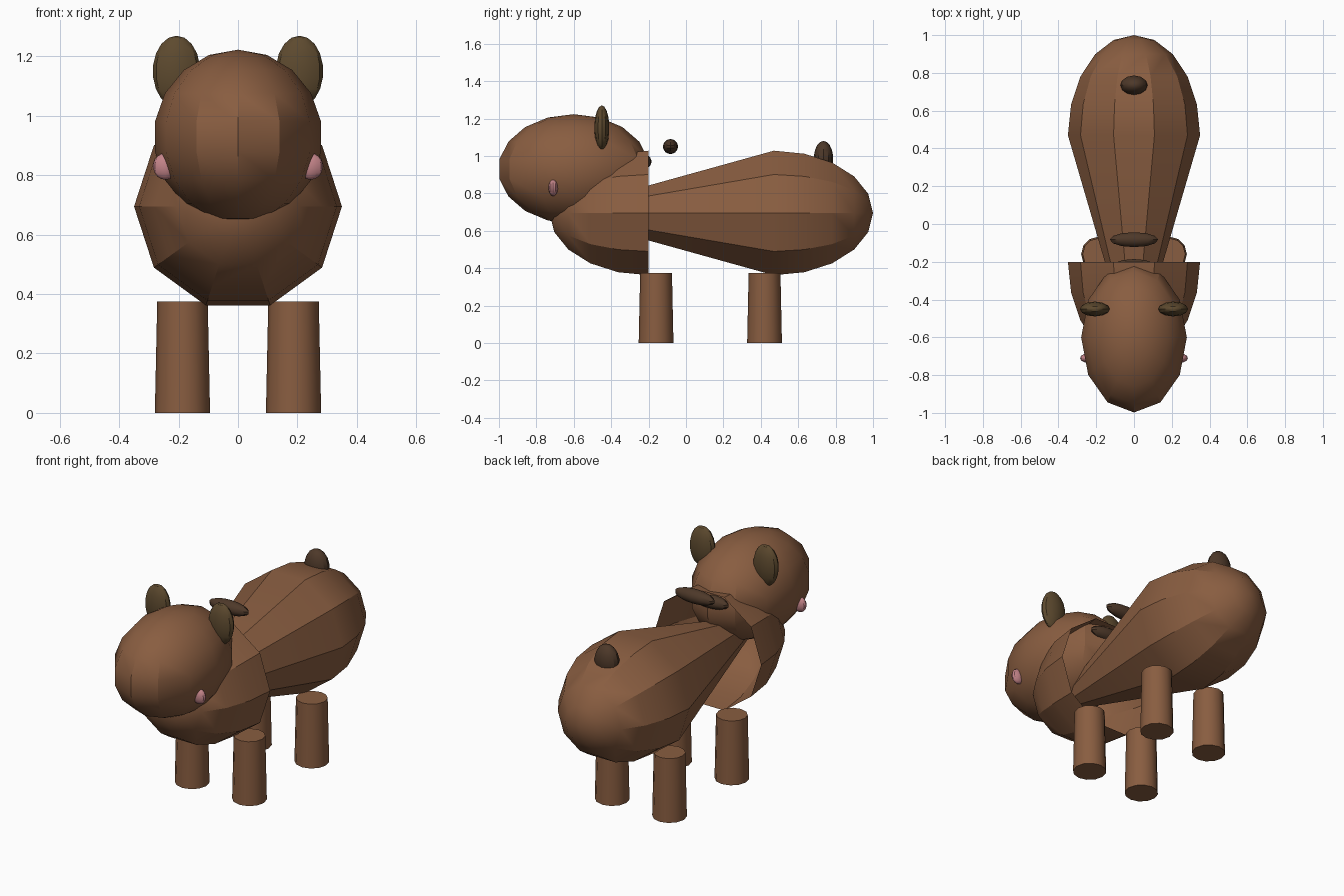
import bpy, bmesh
from math import sin, cos, pi, radians

if "Cube" in bpy.data.objects:
    bpy.data.objects.remove(bpy.data.objects["Cube"])


def material(name, rgb):
    m = bpy.data.materials.new(name)
    m.diffuse_color = (*rgb, 1)
    m.use_nodes = True
    m.node_tree.nodes["Principled BSDF"].inputs["Base Color"].default_value = m.diffuse_color
    return m


FUR = material("brown_fur", (0.25, 0.11, 0.052))
EAR = material("olive_brown", (0.11, 0.068, 0.028))
DARK = material("dark_brown", (0.075, 0.04, 0.022))
PINK = material("pink", (0.55, 0.23, 0.25))


def finish(name, mat):
    ob = bpy.context.object
    ob.name = name
    ob.data.materials.append(mat)
    bpy.ops.object.shade_smooth_by_angle(angle=radians(30))
    return ob


def ellipsoid(name, loc, radii, mat, segments=12, rings=9):
    bpy.ops.mesh.primitive_uv_sphere_add(segments=segments, ring_count=rings,
                                         radius=1, location=loc)
    bpy.context.object.scale = radii
    bpy.ops.object.transform_apply(location=False, rotation=False, scale=True)
    return finish(name, mat)


def lathe_y(name, profile, zc, mat, sides=10):
    """Surface around the y axis; profile is (y, radius), back to front."""
    bm = bmesh.new()
    rings = []
    for y, r in profile:
        if r < 1e-4:
            rings.append([bm.verts.new((0, y, zc))] * sides)
        else:
            rings.append([bm.verts.new((r * cos(2 * pi * k / sides), y,
                                        zc + r * sin(2 * pi * k / sides)))
                          for k in range(sides)])
    for a, b in zip(rings, rings[1:]):
        for k in range(sides):
            n = (k + 1) % sides
            bm.faces.new(list(dict.fromkeys((a[k], a[n], b[n], b[k]))))
    me = bpy.data.meshes.new(name)
    bm.to_mesh(me)
    bm.free()
    ob = bpy.data.objects.new(name, me)
    bpy.context.collection.objects.link(ob)
    bpy.ops.object.select_all(action='DESELECT')
    ob.select_set(True)
    bpy.context.view_layer.objects.active = ob
    return finish(name, mat)


R, L, ZC = 0.35, 0.53, 0.695
steps = [radians(18 * i) for i in range(6)]

# Rear body: rounded rump tapering to a point inside the chest
rump = [(0.47 + L * sin(a), R * cos(a)) for a in reversed(steps)]
lathe_y("body", rump + [(-0.73, 0)], ZC, FUR)

# Chest: open half-dome shell
lathe_y("chest", [(-0.2 - L * sin(a), R * cos(a)) for a in steps], ZC, FUR)

# Head
ellipsoid("head", (0, -0.6, 0.93), (0.284, 0.404, 0.293), FUR)

# Ears, cheeks and legs on both sides
for side, s in (("left", 1), ("right", -1)):
    ellipsoid(f"{side}_ear", (s * 0.207, -0.45, 1.15), (0.08, 0.04, 0.12), EAR)
    ellipsoid(f"{side}_cheek", (s * 0.244, -0.71, 0.83), (0.042, 0.025, 0.045), PINK)
    for end, y in (("front", -0.16), ("back", 0.42)):
        bpy.ops.mesh.primitive_cone_add(vertices=12, radius1=0.093, radius2=0.085,
                                        depth=0.375, location=(s * 0.187, y, 0.1875))
        finish(f"{end}_{side}_leg", FUR)

# Back stripes and tail
ellipsoid("rear_stripe", (0, -0.083, 1.05), (0.13, 0.04, 0.04), DARK)
ellipsoid("front_stripe", (0, -0.225, 0.97), (0.12, 0.04, 0.04), DARK)
ellipsoid("tail", (0, 0.735, 0.985), (0.073, 0.052, 0.095), DARK)
